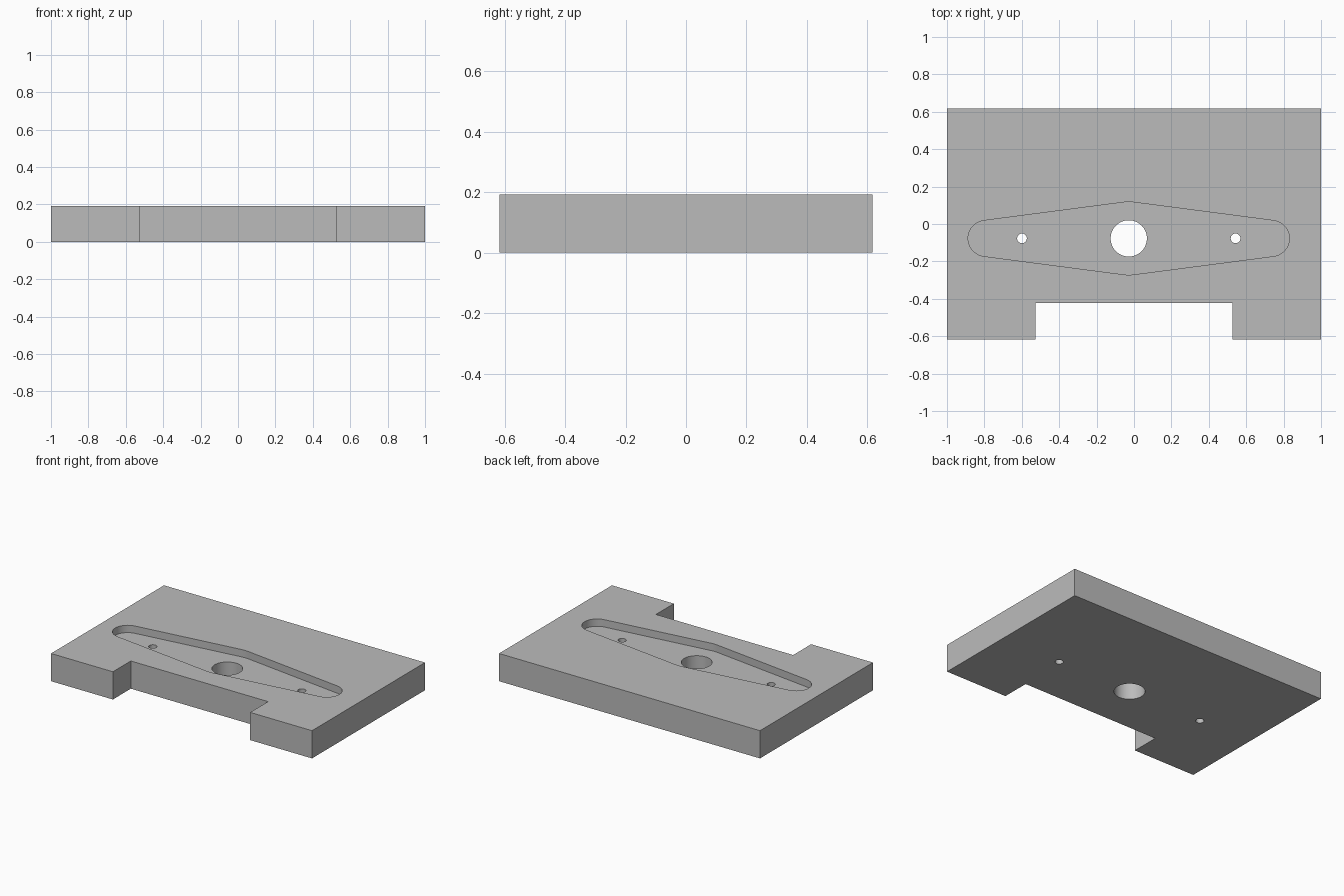
import bpy
import bmesh
from math import acos, cos, sin, pi, radians

cube = bpy.data.objects.get("Cube")
if cube:
    bpy.data.objects.remove(cube, do_unlink=True)

WIDTH, DEPTH, HEIGHT = 2.0, 1.236, 0.192
NOTCH_X, NOTCH_Y = 0.526, -0.422
CX, CY = -0.028, -0.077          # pocket centre
FLOOR = HEIGHT - 0.051           # pocket floor height

grey = bpy.data.materials.new("grey")
grey.use_nodes = True
grey.diffuse_color = (0.5, 0.5, 0.5, 1)
grey.node_tree.nodes["Principled BSDF"].inputs["Base Color"].default_value = (0.5, 0.5, 0.5, 1)


def prism(name, outline, z0, z1):
    """Extrude a counter-clockwise outline from z0 to z1."""
    bm = bmesh.new()
    base = bm.faces.new([bm.verts.new((x, y, z0)) for x, y in outline])
    top = bmesh.ops.extrude_face_region(bm, geom=[base])["geom"]
    verts = [v for v in top if isinstance(v, bmesh.types.BMVert)]
    bmesh.ops.translate(bm, verts=verts, vec=(0, 0, z1 - z0))
    bmesh.ops.recalc_face_normals(bm, faces=bm.faces)
    mesh = bpy.data.meshes.new(name)
    bm.to_mesh(mesh)
    bm.free()
    mesh.materials.append(grey)
    obj = bpy.data.objects.new(name, mesh)
    bpy.context.collection.objects.link(obj)
    return obj


def arc(x, y, r, a0, a1, n):
    return [(x + r * cos(a0 + (a1 - a0) * i / n), y + r * sin(a0 + (a1 - a0) * i / n))
            for i in range(n + 1)]


def circle(x, y, r, n):
    return arc(x, y, r, 0, 2 * pi, n)[:-1]


# Slab with a notch in the front edge
w, d = WIDTH / 2, DEPTH / 2
right_half = [(NOTCH_X, NOTCH_Y), (NOTCH_X, -d), (w, -d), (w, d)]
slab = prism("base_plate", right_half + [(-x, y) for x, y in reversed(right_half)], 0, HEIGHT)

# Tapered pocket: tangent hull of a wide middle circle and two end circles
mid_r, end_r, span = 0.195, 0.096, 0.763
t = acos((mid_r - end_r) / span)
pocket = (arc(CX + span, CY, end_r, -t, t, 24)
          + arc(CX, CY, mid_r, t, pi - t, 4)
          + arc(CX - span, CY, end_r, pi - t, pi + t, 24)
          + arc(CX, CY, mid_r, pi + t, 2 * pi - t, 4))
cutters = [prism("pocket_cutter", pocket, FLOOR, HEIGHT + 0.1)]

# Through holes
cutters.append(prism("centre_hole_cutter", circle(CX, CY, 0.097, 64), -0.1, HEIGHT + 0.2))
for side, label in ((-1, "right"), (1, "left")):
    cutters.append(prism(label + "_hole_cutter", circle(CX + side * 0.571, CY, 0.026, 32),
                         -0.1, HEIGHT + 0.2))

bpy.ops.object.select_all(action="DESELECT")
bpy.context.view_layer.objects.active = slab
slab.select_set(True)
for cutter in cutters:
    cutter.hide_render = True
    mod = slab.modifiers.new(cutter.name, "BOOLEAN")
    mod.operation, mod.solver, mod.object = "DIFFERENCE", "EXACT", cutter
    bpy.ops.object.modifier_apply(modifier=mod.name)
for cutter in cutters:
    bpy.data.objects.remove(cutter, do_unlink=True)

bpy.ops.object.shade_smooth_by_angle(angle=radians(20))
